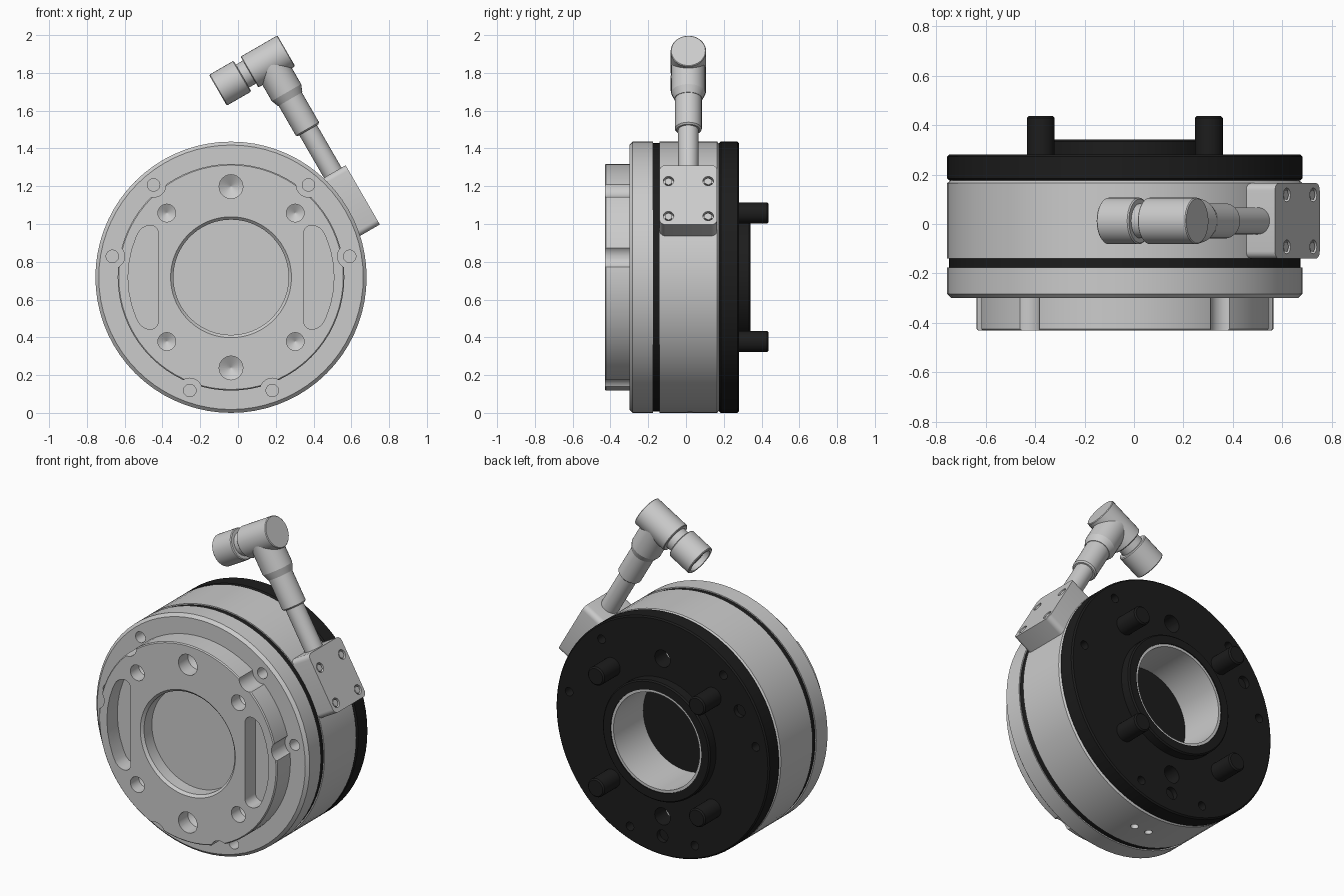
import bpy, bmesh
from math import sin, cos, pi, radians, asin
from mathutils import Vector, Matrix

if "Cube" in bpy.data.objects:
    bpy.data.objects.remove(bpy.data.objects["Cube"])

CX, CZ, R = -0.037, 0.718, 0.718
black = bpy.data.materials.new("black")
black.diffuse_color = (0.012, 0.012, 0.012, 1)
black.use_nodes = True
black.node_tree.nodes["Principled BSDF"].inputs["Base Color"].default_value = black.diffuse_color


def P(x, y, z):
    """Point relative to the disc axis."""
    return Vector((CX + x, y, CZ + z))


def polar(r, deg, y):
    return P(r * cos(radians(deg)), y, r * sin(radians(deg)))


def add_rod(bm, a, b, r, seg=32, r2=None):
    d = b - a
    m = Matrix.Translation((a + b) / 2) @ d.to_track_quat('Z', 'Y').to_matrix().to_4x4()
    return bmesh.ops.create_cone(bm, cap_ends=True, segments=seg, radius1=r,
                                 radius2=r if r2 is None else r2, depth=d.length, matrix=m)


def add_lathe(bm, profile, seg=72):
    """Closed (radius, y) profile turned around the disc axis."""
    rings = [[bm.verts.new(polar(r, 360 * i / seg, y)) for r, y in profile] for i in range(seg)]
    n = len(profile)
    for i in range(seg):
        a, b = rings[i], rings[(i + 1) % seg]
        for j in range(n):
            bm.faces.new((a[j], a[(j + 1) % n], b[(j + 1) % n], b[j]))


def make(name, bm, mat=None, cutter=None):
    def to_obj(nm, b):
        bmesh.ops.recalc_face_normals(b, faces=b.faces[:])
        me = bpy.data.meshes.new(nm)
        b.to_mesh(me)
        b.free()
        o = bpy.data.objects.new(nm, me)
        bpy.context.collection.objects.link(o)
        return o
    ob = to_obj(name, bm)
    bpy.ops.object.select_all(action='DESELECT')
    bpy.context.view_layer.objects.active = ob
    ob.select_set(True)
    if cutter:
        cut = to_obj(name + "_cutter", cutter)
        cut.hide_render = True
        mod = ob.modifiers.new("cut", 'BOOLEAN')
        mod.operation, mod.solver, mod.object = 'DIFFERENCE', 'EXACT', cut
        bpy.ops.object.modifier_apply(modifier=mod.name)
        bpy.data.objects.remove(cut, do_unlink=True)
    ob.data.materials.clear()
    if mat:
        ob.data.materials.append(mat)
    bpy.ops.object.shade_smooth_by_angle(angle=radians(25))
    return ob


def ring(name, profile, mat=None, cutter=None):
    bm = bmesh.new()
    add_lathe(bm, profile)
    return make(name, bm, mat, cutter)


def rod(name, a, b, r, mat=None, seg=32, bevel=0, cutter=None):
    bm = bmesh.new()
    add_rod(bm, a, b, r, seg)
    if bevel:
        caps = {e for f in bm.faces if len(f.verts) == seg for e in f.edges}
        bmesh.ops.bevel(bm, geom=list(caps), offset=bevel, segments=1, affect='EDGES')
    return make(name, bm, mat, cutter)


def add_drill(bm, x, z, y0, y1, r):
    """Drilled hole with a conical tip, as one closed lathe-like solid."""
    ys = [(r, y0), (r, y1), (r * 0.05, y1 + r * 0.55)]
    loops = [[bm.verts.new(P(x + q * cos(2 * pi * i / 24), y, z + q * sin(2 * pi * i / 24)))
              for i in range(24)] for q, y in ys]
    for a, b in zip(loops, loops[1:]):
        for i in range(24):
            bm.faces.new((a[i], a[(i + 1) % 24], b[(i + 1) % 24], b[i]))
    bm.faces.new(loops[0])
    bm.faces.new(loops[-1])


def add_slot(bm, side):
    """D-shaped pocket: curved outside, straight inside, round corners."""
    th = asin(0.275 / 0.545)
    pts = [(0.545 * cos(th * (k / 4 - 1)), 0.545 * sin(th * (k / 4 - 1))) for k in range(9)]
    pts += [(0.385, 0.275), (0.385, -0.275)]
    f = bm.faces.new([bm.verts.new(P(side * x, -0.5, z)) for x, z in pts])
    ext = bmesh.ops.extrude_face_region(bm, geom=[f])
    new = [v for v in ext['geom'] if isinstance(v, bmesh.types.BMVert)]
    bmesh.ops.translate(bm, verts=new, vec=(0, 0.17, 0))
    edges = [e for v in new for e in v.link_edges
             if abs(e.verts[0].co.y - e.verts[1].co.y) > 0.1 and abs(abs(v.co.z - CZ) - 0.275) < 1e-3]
    bmesh.ops.bevel(bm, geom=edges, offset=0.042, segments=5, affect='EDGES', profile=0.5)


BOLTS = (10, 50, 130, 170, 250, 290)
DIAG = [(sx * 0.34, sz * 0.34) for sx in (-1, 1) for sz in (-1, 1)]

# Raised front plate: scalloped rim, pockets, drilled holes
cut = bmesh.new()
for a in BOLTS:
    add_rod(cut, polar(0.638, a, -0.5), polar(0.638, a, -0.25), 0.065)
for s in (-1, 1):
    add_slot(cut, s)
    add_drill(cut, 0, s * 0.48, -0.5, -0.34, 0.063)
for x, z in DIAG:
    add_drill(cut, x, z, -0.5, -0.35, 0.047)
ring("front_plate", [(0.32, -0.43), (0.594, -0.43), (0.6, -0.424), (0.6, -0.29),
                     (0.305, -0.29), (0.305, -0.415)], None, cut)

# Front flange with bolt holes
cut = bmesh.new()
for a in BOLTS:
    add_rod(cut, polar(0.638, a, -0.4), polar(0.638, a, -0.22), 0.033, 24)
ring("front_flange", [(0.305, -0.30), (0.70, -0.30), (R, -0.283), (R, -0.175), (0.305, -0.175)], None, cut)

# Seal band and main body with two small ports underneath
ring("seal_band", [(0.305, -0.178), (0.711, -0.178), (0.711, -0.137), (0.305, -0.137)], black)
cut = bmesh.new()
for a in (-94, -86):
    add_rod(cut, polar(0.64, a, 0.02), polar(0.8, a, 0.02), 0.022, 20)
ring("main_body", [(0.305, -0.14), (R, -0.14), (R, 0.165), (0.705, 0.176), (0.305, 0.176)], None, cut)
ring("bore_liner", [(0.29, 0.04), (0.308, 0.04), (0.308, 0.336), (0.29, 0.336)])

# Closed floor inside the bore
rod("bore_floor", P(0, -0.34, 0), P(0, 0.03, 0), 0.307, seg=72)
rod("bore_back_cover", P(0, 0.03, 0), P(0, 0.05, 0), 0.307, black, seg=72)

# Rear plate with holes, raised collar and four pins
cut = bmesh.new()
for a in BOLTS:
    add_rod(cut, polar(0.638, a, 0.15), polar(0.638, a, 0.4), 0.026, 20)
for a in (150, 270):
    add_rod(cut, polar(0.6, a, 0.25), polar(0.6, a, 0.4), 0.037, 24)
for s in (-1, 1):
    add_rod(cut, P(0, 0.15, s * 0.48), P(0, 0.4, s * 0.48), 0.052, 24)
ring("rear_plate", [(0.306, 0.176), (0.71, 0.176), (R, 0.184), (R, 0.272), (0.71, 0.28), (0.306, 0.28)], black, cut)
ring("rear_collar", [(0.306, 0.27), (0.362, 0.27), (0.362, 0.334), (0.354, 0.342), (0.306, 0.342)], black)
for i, (x, z) in enumerate(DIAG):
    rod(f"rear_pin_{i + 1}", P(x, 0.27, z), P(x, 0.437, z), 0.056, black, 28, 0.008)

# Connector frame: r outward at 30 degrees, u along the cable
N, U = Vector((cos(pi / 6), 0, 0.5)), Vector((-0.5, 0, cos(pi / 6)))
YC = 0.0125


def C(r, u, y=YC):
    return P(0, y, 0) + N * r + U * u


# Connector block with four screws
bm = bmesh.new()
rot = Matrix((N, (0, 1, 0), U)).transposed().to_4x4()
bmesh.ops.create_cube(bm, size=1, matrix=Matrix.Translation(C(0.755, 0.029)) @ rot
                      @ Matrix.Diagonal((0.134, 0.305, 0.362, 1)))
side = [e for e in bm.edges if abs((e.verts[0].co - e.verts[1].co).normalized().dot(N)) > 0.9]
bmesh.ops.bevel(bm, geom=side, offset=0.03, segments=5, affect='EDGES', profile=0.5)
cut = bmesh.new()
spots = [(u, YC + s * 0.105) for u in (0.114, -0.1) for s in (-1, 1)]
for u, y in spots:
    add_rod(cut, C(0.80, u, y), C(0.85, u, y), 0.028, 20)
make("connector_block", bm, None, cut)
for i, (u, y) in enumerate(spots):
    rod(f"block_screw_{i + 1}", C(0.79, u, y), C(0.818, u, y), 0.022, seg=6)

# Cable, sleeve and elbow
rod("cable", C(0.743, 0.15), C(0.743, 0.5), 0.054)
rod("sleeve", C(0.743, 0.47), C(0.743, 0.74), 0.071, bevel=0.008)
bm = bmesh.new()
add_rod(bm, C(0.743, 0.66), C(0.743, 0.70), 0.074, 32, 0.09)
add_rod(bm, C(0.743, 0.70), C(0.743, 0.89), 0.09)
make("elbow_lower", bm)
rod("elbow_upper", C(0.628, 0.892), C(0.853, 0.892), 0.094, bevel=0.004)

# Coupling nut with open socket
rod("nut_neck", C(0.55, 0.892), C(0.64, 0.892), 0.07)
cut = bmesh.new()
add_rod(cut, C(0.38, 0.892), C(0.53, 0.892), 0.074)
rod("coupling_nut", C(0.435, 0.892), C(0.585, 0.892), 0.094, bevel=0.005, cutter=cut)
rod("socket_insert", C(0.46, 0.892), C(0.56, 0.892), 0.05)
